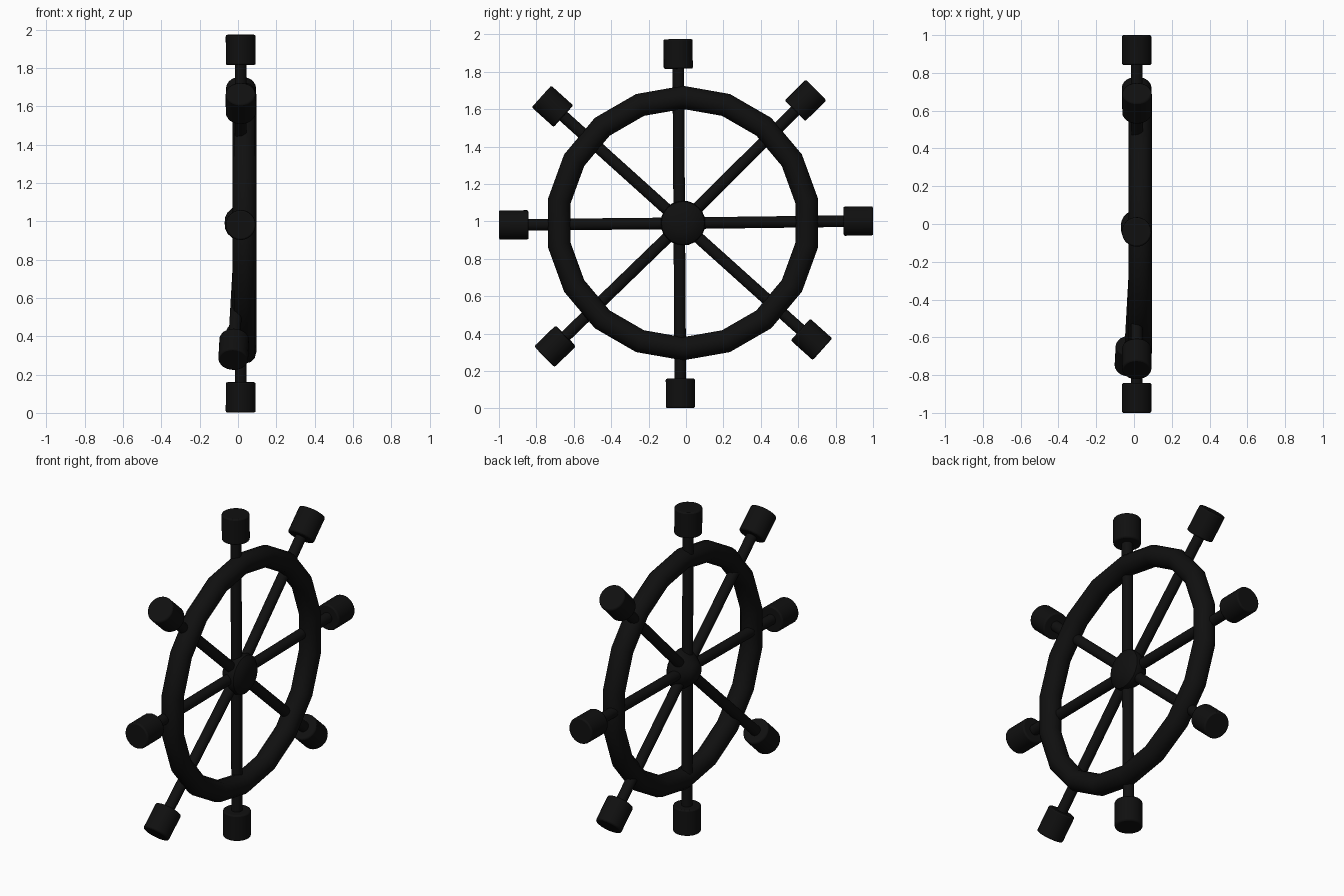
import bpy, math
from mathutils import Vector, Matrix

if "Cube" in bpy.data.objects:
    bpy.data.objects.remove(bpy.data.objects["Cube"])

black = bpy.data.materials.new("matte_black")
black.diffuse_color = (0.005, 0.005, 0.005, 1)
black.use_nodes = True
black.node_tree.nodes["Principled BSDF"].inputs["Base Color"].default_value = black.diffuse_color

CENTRE = Vector((0.034, -0.016, 0.991))


def finish(name):
    ob = bpy.context.object
    ob.name = name
    ob.data.materials.append(black)
    bpy.ops.object.shade_smooth_by_angle(angle=math.radians(35))
    return ob


def rod(name, a, b, radius, bevel=0):
    # Cylinder running from point a to point b
    d = b - a
    bpy.ops.mesh.primitive_cylinder_add(
        vertices=24, radius=radius, depth=d.length, location=(a + b) / 2,
        rotation=d.to_track_quat('Z', 'Y').to_euler())
    ob = finish(name)
    if bevel:
        m = ob.modifiers.new("soft_edge", 'BEVEL')
        m.width, m.segments = bevel, 2
        m.limit_method, m.angle_limit = 'ANGLE', math.radians(40)


# Rim: 18-sided ring lying in the YZ plane
bpy.ops.mesh.primitive_torus_add(
    major_segments=18, minor_segments=12, major_radius=0.672,
    minor_radius=0.062, location=CENTRE, rotation=(0, math.pi / 2, 0))
finish("rim")

# Hub: rounded boss, domed towards -X
profile = [(-0.07, 0), (-0.067, 0.03), (-0.055, 0.055), (-0.025, 0.083),
           (0.005, 0.107), (0.035, 0.12), (0.06, 0.115), (0.08, 0.09),
           (0.092, 0.05), (0.095, 0)]
N = 24
verts, faces = [], []
for x, r in profile:
    for i in range(N):
        t = 2 * math.pi * i / N
        verts.append((x, CENTRE.y + r * math.cos(t), CENTRE.z + r * math.sin(t)))
for k in range(len(profile) - 1):
    for i in range(N):
        j = (i + 1) % N
        faces.append((k * N + i, (k + 1) * N + i, (k + 1) * N + j, k * N + j))
mesh = bpy.data.meshes.new("hub")
mesh.from_pydata(verts, [], faces)
hub = bpy.data.objects.new("hub", mesh)
bpy.context.collection.objects.link(hub)
bpy.ops.object.select_all(action='DESELECT')
hub.select_set(True)
bpy.context.view_layer.objects.active = hub
bpy.ops.object.mode_set(mode='EDIT')
bpy.ops.mesh.select_all(action='SELECT')
bpy.ops.mesh.remove_doubles(threshold=0.0005)
bpy.ops.mesh.normals_make_consistent(inside=False)
bpy.ops.object.mode_set(mode='OBJECT')
finish("hub")

# Spokes, each ending in a handle; positions are the handle centres
handles = {
    "top": (0.014, -0.042, 1.895), "bottom": (0.014, -0.03, 0.081),
    "left": (0.014, -0.921, 0.981), "right": (0.014, 0.921, 1.002),
    "upper_left": (0.014, -0.714, 1.615), "upper_right": (0.016, 0.639, 1.647),
    "lower_left": (-0.022, -0.70, 0.332), "lower_right": (0.014, 0.671, 0.369),
}
for side, pos in handles.items():
    end = Vector(pos)
    start = Vector((0.016, -0.02, 0.99))
    if side in ("top", "bottom"):
        start.y = -0.036
    d = (end - start).normalized()
    rod("spoke_" + side, start, end, 0.031)
    rod("handle_" + side, end - d * 0.079, end + d * 0.079, 0.078, 0.008)
